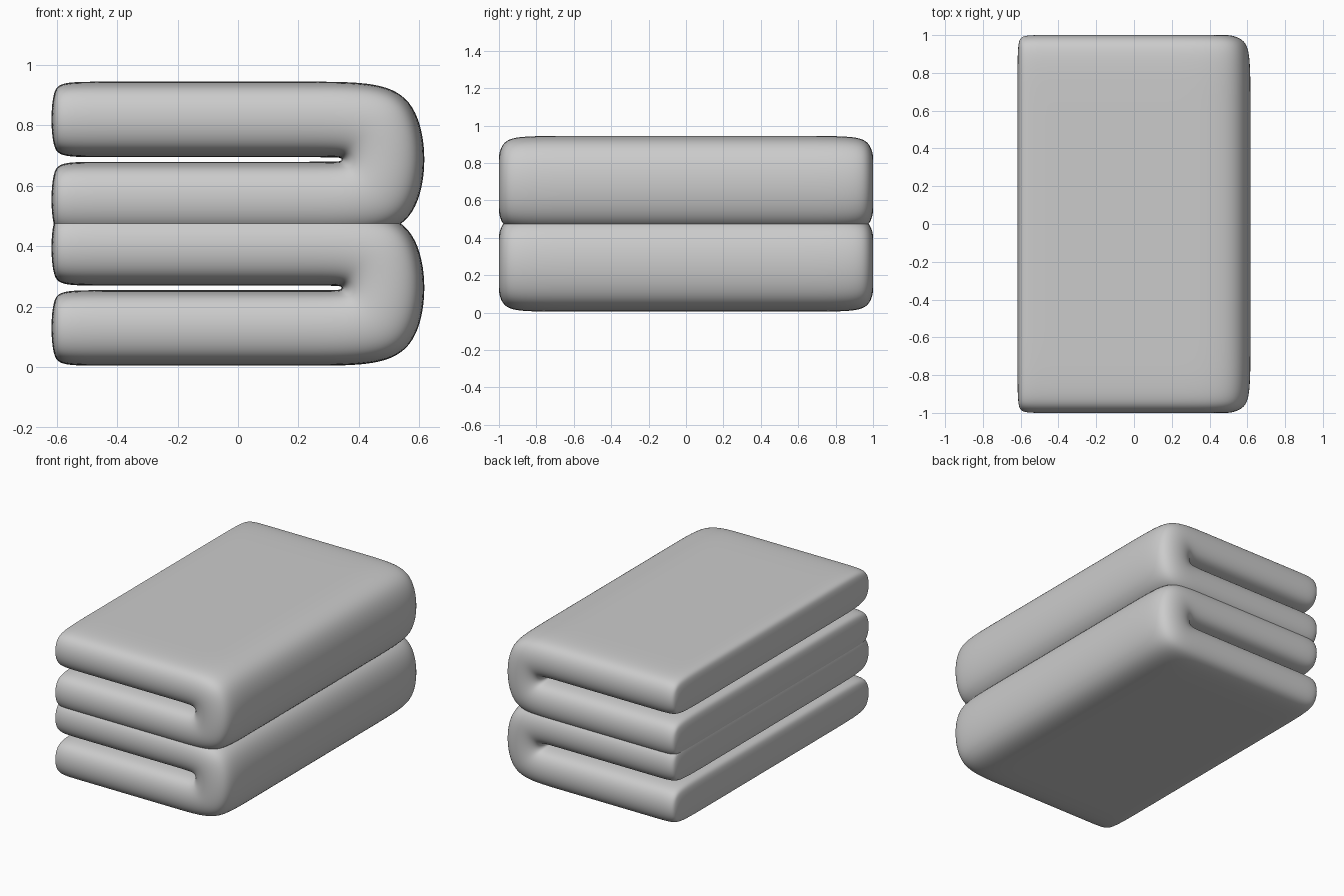
import bpy

if "Cube" in bpy.data.objects:
    bpy.data.objects.remove(bpy.data.objects["Cube"])

# Cross-section of the lower half of one folded towel: (outer x, inner x) per station
STATIONS = [(-0.62, -0.62), (-0.555, -0.555), (0.31, 0.30), (0.63, 0.345)]
OUTER, INNER, MID = 0.005, 0.255, 0.2625
DEPTHS = [-1.009, -0.80, 0.80, 1.009]


def folded_towel(name, lift):
    # Pairs of outer/inner points running along the bottom layer, round the fold and back
    low = [((xo, OUTER), (xi, INNER)) for xo, xi in STATIONS]
    up = [tuple((x, 2 * MID - z) for x, z in pair) for pair in reversed(low)]
    pairs = low + up
    loop = [p[0] for p in pairs] + [p[1] for p in reversed(pairs)]
    n, m = len(loop), len(pairs)
    verts = [(x, y, z) for y in DEPTHS for x, z in loop]

    # Skin along the depth, then the two U-shaped end caps
    faces = []
    for k in range(len(DEPTHS) - 1):
        for i in range(n):
            j = (i + 1) % n
            faces.append((k * n + i, k * n + j, (k + 1) * n + j, (k + 1) * n + i))
    last = (len(DEPTHS) - 1) * n
    for i in range(m - 1):
        cap = (i, i + 1, n - 2 - i, n - 1 - i)
        faces.append(cap[::-1])
        faces.append(tuple(last + v for v in cap))

    mesh = bpy.data.meshes.new(name)
    mesh.from_pydata(verts, [], faces)
    mesh.update()
    for poly in mesh.polygons:
        poly.use_smooth = True
    ob = bpy.data.objects.new(name, mesh)
    bpy.context.collection.objects.link(ob)
    ob.location.z = lift

    # Soft padded look
    sub = ob.modifiers.new("soften", 'SUBSURF')
    sub.levels = sub.render_levels = 4
    return ob


folded_towel("lower_folded_towel", 0.0)
folded_towel("upper_folded_towel", 0.425)
